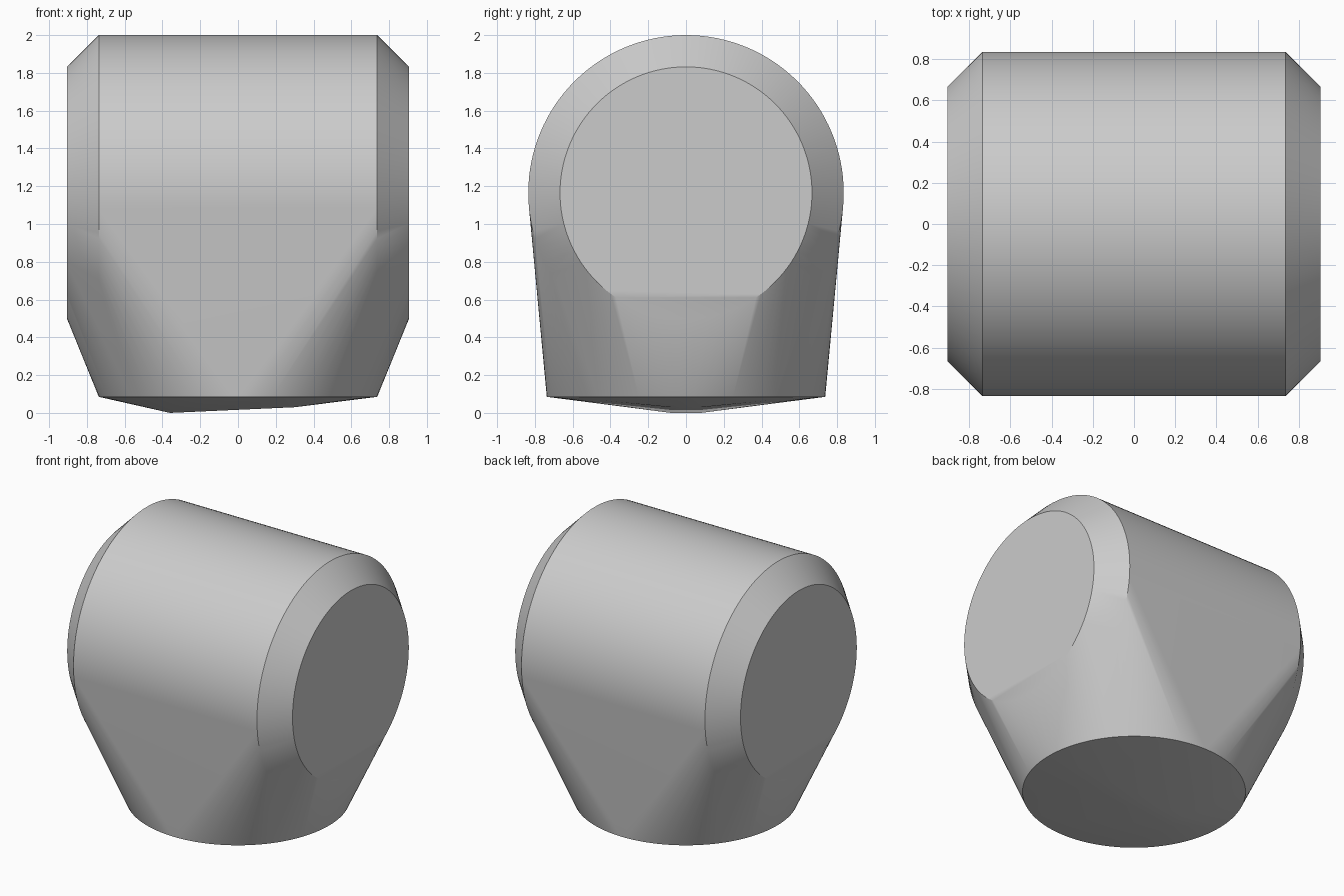
import bpy, bmesh, math
from mathutils import Vector

cube = bpy.data.objects.get("Cube")
if cube:
    bpy.data.objects.remove(cube, do_unlink=True)

SEGMENTS = 128
AXLE_Z = 1.165


def ring(radius, place):
    """Points of a circle, put in space by place(u, v)."""
    for i in range(SEGMENTS):
        a = 2 * math.pi * i / SEGMENTS
        yield Vector(place(radius * math.cos(a), radius * math.sin(a)))


# Chamfered barrel lying along x
points = []
for side in (-1, 1):
    for x, radius in ((0.737, 0.835), (0.905, 0.667)):
        points += ring(radius, lambda u, v: (side * x, u, AXLE_Z + v))

# Round foot rim and its shallow, off-centre underside
points += ring(0.737, lambda u, v: (u, v, 0.085))
for y in (-0.08, 0.08):
    points += [Vector((-0.36, y, 0)), Vector((0.3, y, 0.03))]

# Wrap the barrel and foot in one taut skin
bm = bmesh.new()
for p in points:
    bm.verts.new(p)
bmesh.ops.convex_hull(bm, input=bm.verts[:])
bmesh.ops.delete(bm, geom=[v for v in bm.verts if not v.link_faces], context='VERTS')
bmesh.ops.recalc_face_normals(bm, faces=bm.faces[:])

# Flat round ends, split low down where they blend into the foot
for side in (-1, 1):
    cap = [f for f in bm.faces if f.normal.x * side > 0.9999]
    face = bmesh.ops.dissolve_faces(bm, faces=cap)["region"][0]
    ends = [min(face.verts, key=lambda v: (v.co - Vector((side * 0.905, y, 0.61))).length)
            for y in (-0.37, 0.37)]
    bmesh.utils.face_split(face, *ends)

# Smooth skin with crisp edges
bm.normal_update()
for f in bm.faces:
    f.smooth = True
for e in bm.edges:
    e.smooth = e.calc_face_angle(0) < math.radians(30)

mesh = bpy.data.meshes.new("barrel_body")
bm.to_mesh(mesh)
bm.free()
body = bpy.data.objects.new("barrel_body", mesh)
bpy.context.collection.objects.link(body)

# Plain grey
grey = bpy.data.materials.new("light_grey")
grey.use_nodes = True
colour = (0.6, 0.6, 0.6, 1)
grey.diffuse_color = colour
grey.node_tree.nodes["Principled BSDF"].inputs["Base Color"].default_value = colour
mesh.materials.append(grey)
